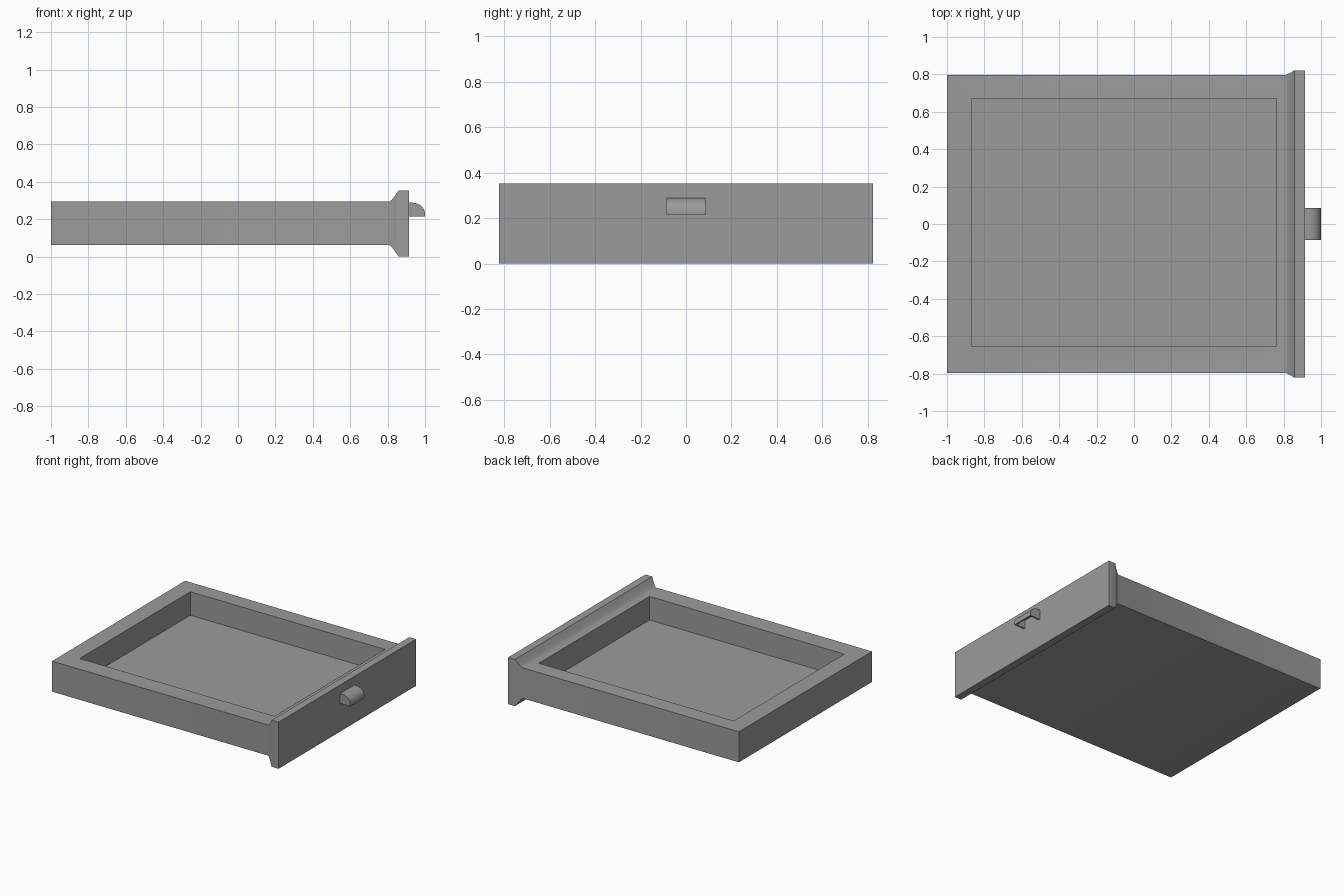
import bpy, bmesh, math

old = bpy.data.objects.get("Cube")
if old:
    bpy.data.objects.remove(old, do_unlink=True)

grey = bpy.data.materials.new("plain_grey")
grey.use_nodes = True
colour = (0.33, 0.33, 0.33, 1)
grey.diffuse_color = colour
grey.node_tree.nodes["Principled BSDF"].inputs["Base Color"].default_value = colour


def loft(name, rings):
    """Skin a row of matching closed rings and cap both ends."""
    bm = bmesh.new()
    loops = [[bm.verts.new(p) for p in ring] for ring in rings]
    for a, b in zip(loops, loops[1:]):
        for i in range(len(a)):
            j = (i + 1) % len(a)
            bm.faces.new((a[i], a[j], b[j], b[i]))
    bm.faces.new(loops[0])
    bm.faces.new(loops[-1])
    bmesh.ops.recalc_face_normals(bm, faces=bm.faces)
    mesh = bpy.data.meshes.new(name)
    bm.to_mesh(mesh)
    bm.free()
    mesh.materials.append(grey)
    obj = bpy.data.objects.new(name, mesh)
    bpy.context.collection.objects.link(obj)
    return obj


def section(x, y0, y1, z0, z1):
    return [(x, y0, z0), (x, y1, z0), (x, y1, z1), (x, y0, z1)]


def carve(obj, cutter):
    """Cut the cutter out of the object, then drop the cutter."""
    mod = obj.modifiers.new("hollow", 'BOOLEAN')
    mod.object = cutter
    mod.operation = 'DIFFERENCE'
    mod.solver = 'EXACT'
    bpy.ops.object.select_all(action='DESELECT')
    bpy.context.view_layer.objects.active = obj
    obj.select_set(True)
    bpy.ops.object.modifier_apply(modifier=mod.name)
    bpy.data.objects.remove(cutter, do_unlink=True)
    bpy.ops.object.shade_smooth_by_angle(angle=math.radians(32))


# Drawer box that flares out into the front panel
flare = [(-1, 0), (0.807, 0), (0.82, 0.13), (0.84, 0.57), (0.858, 1), (0.915, 1)]
rings = []
for x, t in flare:
    y = 0.796 + 0.026 * t
    rings.append(section(x, -y, y, 0.062 * (1 - t), 0.293 + 0.06 * t))
drawer = loft("drawer_box", rings)
carve(drawer, loft("tray_cutter", [section(-0.869, -0.652, 0.671, 0.115, 0.5),
                                   section(0.762, -0.652, 0.671, 0.115, 0.5)]))


# Cup-shaped pull: rounded hood, open underneath
def hood(y, inset, bottom):
    top, front, back = 0.288 - inset, 1.0 - inset, 0.913
    rx, rz = 0.07 - inset, 0.06 - inset
    pts = [(back, y, bottom), (back, y, top)]
    for i in range(9):
        a = math.pi / 2 * (1 - i / 8)
        pts.append((front - rx + rx * math.cos(a), y, top - rz + rz * math.sin(a)))
    pts.append((front, y, bottom))
    return pts


pull = loft("drawer_pull", [hood(-0.086, 0, 0.214), hood(0.086, 0, 0.214)])
carve(pull, loft("pull_cutter", [hood(-0.074, 0.012, 0.19), hood(0.074, 0.012, 0.19)]))
